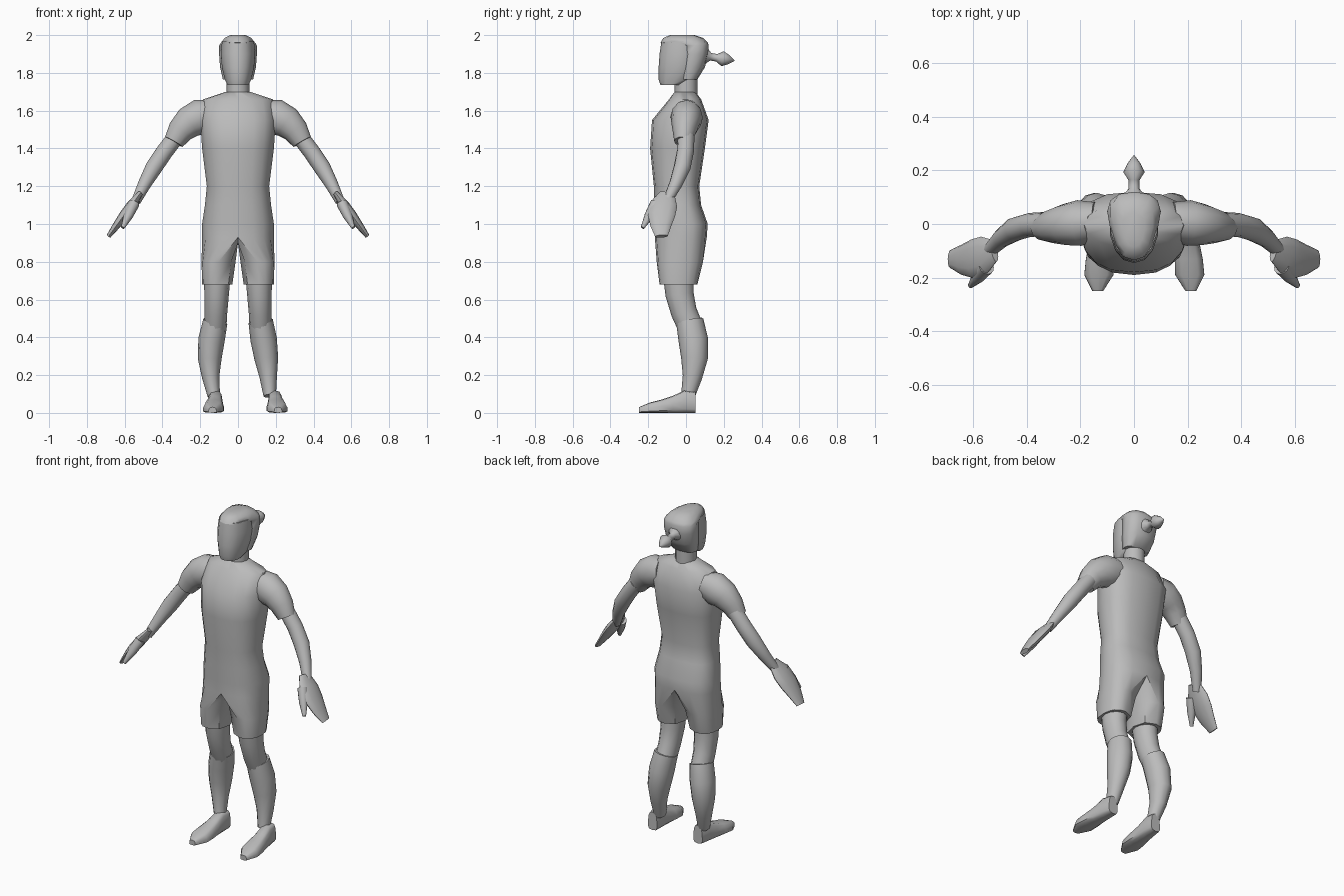
import bpy, bmesh
from math import sin, cos, pi, radians, copysign
from mathutils import Vector

cube = bpy.data.objects.get("Cube")
if cube:
    bpy.data.objects.remove(cube)

grey = bpy.data.materials.new("plain_grey")
grey.use_nodes = True
grey.diffuse_color = (0.5, 0.5, 0.5, 1)
shader = grey.node_tree.nodes["Principled BSDF"]
shader.inputs["Base Color"].default_value = grey.diffuse_color


def full_turn(count):
    return [2 * pi * k / count for k in range(count)]


def soft_power(value, power):
    return copysign(abs(value) ** power, value)


def oval(centre, width, depth, normal=(0, 0, 1), taper=0, power=1, angles=None):
    """Closed section of half-sizes width and depth; power below one squares it off."""
    normal = Vector(normal).normalized()
    reference = Vector((0, 0, 1)) if abs(normal.y) > 0.7 else Vector((0, 1, 0))
    across = reference.cross(normal).normalized()
    along = normal.cross(across)
    points = []
    for angle in angles or full_turn(12):
        c, s = soft_power(cos(angle), power), soft_power(sin(angle), power)
        offset = across * c * width * (1 + taper * s) + along * s * depth
        points.append(Vector(centre) + offset)
    return points


def slab(z, front, back, width, x=0, **shape):
    """Level section reaching from front to back."""
    return oval((x, (front + back) / 2, z), width, (back - front) / 2, **shape)


def add_ring(bm, points, side=1):
    return [bm.verts.new((p.x * side, p.y, p.z)) for p in points]


def bridge(bm, upper, lower):
    for i in range(len(upper)):
        bm.faces.new((upper[i - 1], upper[i], lower[i], lower[i - 1]))


def finish(name, bm, angle=50):
    bmesh.ops.recalc_face_normals(bm, faces=bm.faces)
    mesh = bpy.data.meshes.new(name)
    bm.to_mesh(mesh)
    bm.free()
    mesh.materials.append(grey)
    part = bpy.data.objects.new(name, mesh)
    bpy.context.collection.objects.link(part)
    bpy.ops.object.select_all(action="DESELECT")
    part.select_set(True)
    bpy.context.view_layer.objects.active = part
    bpy.ops.object.shade_smooth_by_angle(angle=radians(angle))


def loft(name, sections, side=1, angle=50):
    bm = bmesh.new()
    rings = [add_ring(bm, section, side) for section in sections]
    for upper, lower in zip(rings, rings[1:]):
        bridge(bm, upper, lower)
    bm.faces.new(rings[0])
    bm.faces.new(rings[-1])
    finish(name, bm, angle)


def limb(name, start, end, radii, bow=(0, 0, 0), depth=1, side=1, angle=50):
    """Evenly spaced sections from start to end, bowed sideways in the middle."""
    start, end, bow = Vector(start), Vector(end), Vector(bow)
    sections = []
    for i, radius in enumerate(radii):
        t = i / (len(radii) - 1)
        centre = start.lerp(end, t) + bow * sin(pi * t)
        heading = end - start + bow * pi * cos(pi * t)
        sections.append(oval(centre, radius, radius * depth, heading))
    loft(name, sections, side, angle)


# Shirt and shorts: one trunk that splits into two legs
trunk = [
    slab(z=1.7, front=-0.06, back=0.05, width=0.065, angles=full_turn(16)),
    slab(z=1.66, front=-0.09, back=0.08, width=0.185, angles=full_turn(16)),
]
for z, front, back, width in [(1.55, -0.18, 0.12, 0.2), (1.4, -0.19, 0.1, 0.19),
                              (1.2, -0.17, 0.07, 0.165), (1.1, -0.17, 0.08, 0.175),
                              (1, -0.165, 0.115, 0.19), (0.93, -0.165, 0.11, 0.19)]:
    trunk.append(slab(z, front, back, width, power=0.8, taper=0.08, angles=full_turn(16)))
bm = bmesh.new()
rings = [add_ring(bm, section) for section in trunk]
for upper, lower in zip(rings, rings[1:]):
    bridge(bm, upper, lower)
bm.faces.new(rings[0])
hip = rings[-1]
crotch = [bm.verts.new((0, y, 0.9)) for y in (0.06, -0.03, -0.11)]
leg_angles = [pi * k / 8 for k in range(-4, 5)] + [pi * k / 4 for k in (3, 4, 5)]
thigh = slab(z=0.8, front=-0.155, back=0.09, width=0.09, x=0.103, power=0.85, angles=leg_angles)
hem = slab(z=0.68, front=-0.14, back=0.06, width=0.08, x=0.11, power=0.85, angles=leg_angles)
for side in (1, -1):
    upper = [hip[(12 + side * k) % 16] for k in range(9)] + crotch
    for section in (thigh, hem):
        lower = add_ring(bm, section, side)
        bridge(bm, upper, lower)
        upper = lower
    bm.faces.new(upper)
finish("shirt_and_shorts", bm)

# Neck and face
limb("neck", start=(0, 0, 1.66), end=(0, 0, 1.8), radii=(0.06, 0.06))
egg = dict(taper=0.22, power=0.8)
loft("face", [
    slab(z=1.735, front=-0.135, back=-0.03, width=0.055, **egg),
    slab(z=1.765, front=-0.145, back=0.03, width=0.07, **egg),
    slab(z=1.83, front=-0.145, back=0.05, width=0.085, **egg),
    slab(z=1.9, front=-0.14, back=0.06, width=0.09, **egg),
    slab(z=1.965, front=-0.13, back=0.06, width=0.085, **egg),
])

# Hair: back of the head, then a crown that overhangs the forehead
loft("hair_cap", [
    slab(z=1.765, front=-0.035, back=0.06, width=0.08, power=0.85),
    slab(z=1.83, front=-0.035, back=0.1, width=0.095, power=0.85),
    slab(z=1.9, front=-0.03, back=0.12, width=0.1, power=0.85),
    slab(z=1.945, front=-0.025, back=0.12, width=0.1, power=0.85),
    slab(z=1.96, front=-0.135, back=0.115, width=0.09, **egg),
    slab(z=1.985, front=-0.12, back=0.09, width=0.07, **egg),
    slab(z=2, front=-0.085, back=0.045, width=0.04, **egg),
], angle=60)
limb("tied_hair", start=(0, 0.1, 1.89), end=(0, 0.256, 1.865),
     radii=(0.05, 0.02, 0.02, 0.04, 0.025, 0.002), angle=80)

for side, label in ((1, "left"), (-1, "right")):
    # Arm
    limb(label + "_sleeve", start=(0.14, 0.01, 1.58), end=(0.34, -0.015, 1.435),
         radii=(0.08, 0.095, 0.085, 0.07, 0.053), bow=(0.02, 0, 0.03), depth=0.9, side=side)
    limb(label + "_forearm", start=(0.33, 0, 1.46), end=(0.54, -0.1, 1.12),
         radii=(0.045, 0.045, 0.045, 0.035, 0.025), bow=(0.01, 0.03, 0.01), side=side)
    limb(label + "_hand", start=(0.52, -0.1, 1.16), end=(0.685, -0.13, 0.935),
         radii=(0.015, 0.026, 0.026, 0.02, 0.012), bow=(0, -0.015, 0), depth=2.8, side=side)
    limb(label + "_thumb", start=(0.55, -0.16, 1.11), end=(0.61, -0.23, 0.98),
         radii=(0.03, 0.025, 0.01), side=side)

    # Leg; the ankles are set apart unevenly
    ankle, heel = (0.168, 0.192) if side > 0 else (0.128, 0.115)
    limb(label + "_knee", start=(0.11, -0.04, 0.72), end=(0.12, 0.03, 0.44),
         radii=(0.07, 0.065, 0.06, 0.058), bow=(0, -0.02, 0), depth=1.15, side=side)
    calf_bow = 0.15 - (0.12 + ankle) / 2
    limb(label + "_sock", start=(0.12, 0.02, 0.485), end=(ankle, 0.01, 0.09),
         radii=(0.065, 0.07, 0.063, 0.046, 0.033), bow=(calf_bow, 0.03, 0),
         depth=1.12, side=side)

    # Foot with a flat sole, splayed slightly outward
    widths = (0.03, 0.038, 0.044, 0.052, 0.054, 0.02)
    heights = (0.11, 0.118, 0.09, 0.07, 0.055, 0.03)
    loft(label + "_foot", [
        oval((heel + 0.004 * i, 0.05 - 0.06 * i, height / 2), width, height / 2,
             normal=(0, -1, 0), taper=-0.15, power=0.6)
        for i, (width, height) in enumerate(zip(widths, heights))], side)
